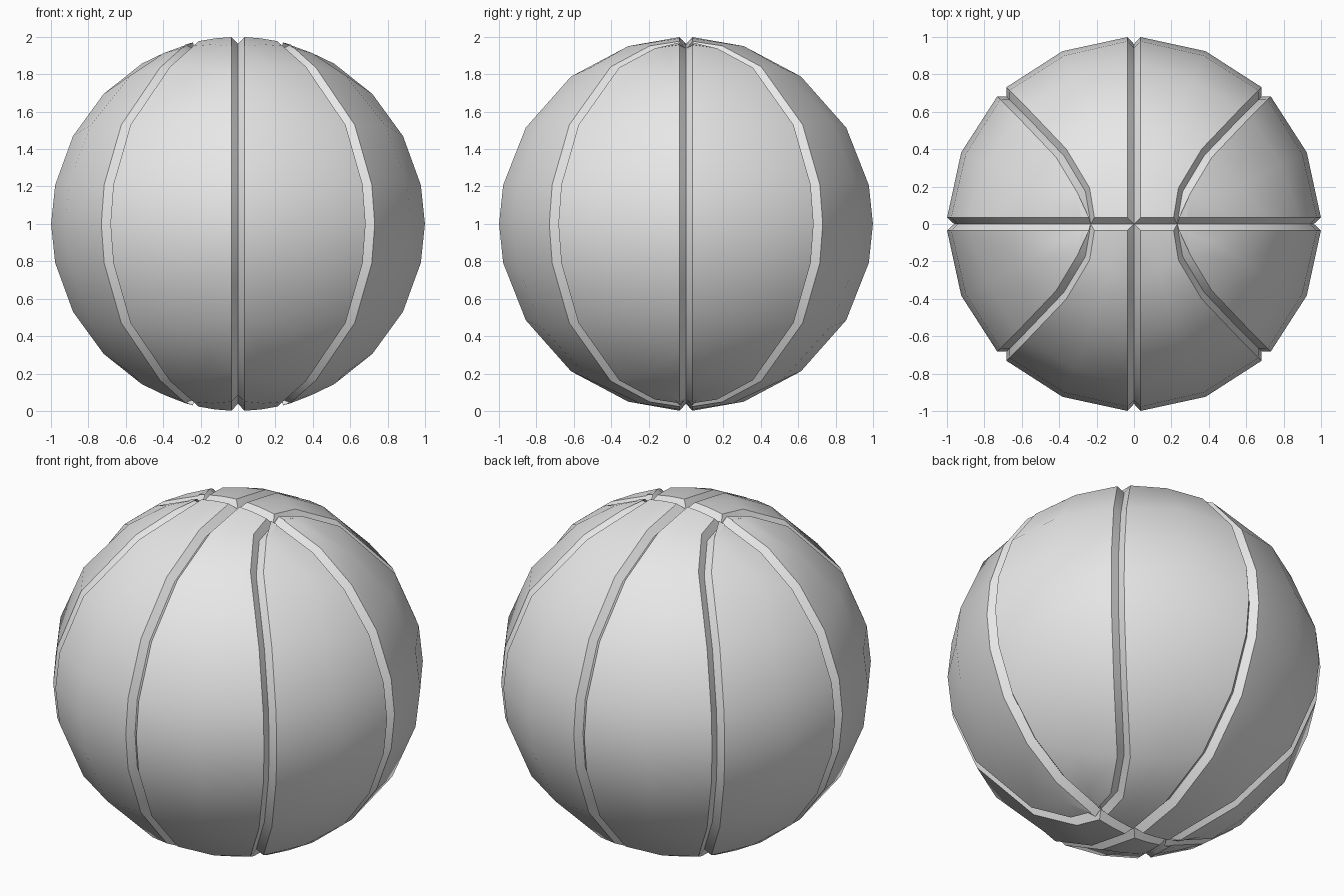
import bpy
import bmesh
from math import radians, sin, cos
from mathutils import Vector

cube = bpy.data.objects.get("Cube")
if cube:
    bpy.data.objects.remove(cube, do_unlink=True)

GROOVE = 0.035   # half width of a seam groove
FLOOR = 0.962    # radius at the bottom of a groove

# Seam guides for one octant, listed from the top down to the middle
side_angles = [90, 72, 52, 31, 12, 0]
end_angles = [76, 59, 44, 28, 12, 0]
curve = [Vector(p).normalized() for p in (
    (0.24, 0, 0.97), (0.27, 0.18, 0.946), (0.39, 0.38, 0.838),
    (0.6, 0.6, 0.53), (0.69, 0.69, 0.21), (0.707, 0.707, 0))]
side_seam = [Vector((0, cos(radians(a)), sin(radians(a)))) for a in side_angles]
end_seam = [Vector((cos(radians(a)), 0, sin(radians(a)))) for a in end_angles]

bm = bmesh.new()
shared = {}


def vert(p):
    """One shared vertex per position."""
    key = tuple(round(c, 4) + 0.0 for c in p)
    if key not in shared:
        shared[key] = bm.verts.new(p)
    return shared[key]


def panel(seam_a, seam_b, sx, sy):
    """A two-wide strip of faces between two seams, top to bottom."""
    half = [(a, (a + b).normalized(), b) for a, b in zip(seam_a, seam_b)]
    rows = [[Vector((p.x * sx, p.y * sy, p.z)) for p in r] for r in half]
    rows += [[Vector((p.x, p.y, -p.z)) for p in r] for r in rows[-2::-1]]
    faces = []
    for upper, lower in zip(rows, rows[1:]):
        for j in range(2):
            ring = (upper[j], upper[j + 1], lower[j + 1], lower[j])
            faces.append(bm.faces.new(dict.fromkeys(vert(p) for p in ring)))
    return faces


# Eight panels, two in each quadrant
panels = []
for sx in (1, -1):
    for sy in (1, -1):
        panels.append(panel(side_seam, curve, sx, sy))
        panels.append(panel(curve, end_seam, sx, sy))
bmesh.ops.recalc_face_normals(bm, faces=bm.faces[:])
if sum(f.normal.dot(f.calc_center_median()) for f in bm.faces) < 0:
    bmesh.ops.reverse_faces(bm, faces=bm.faces[:])

# Inset every panel, then sink the seams between them into V grooves
walls = set()
for faces in panels:
    result = bmesh.ops.inset_region(bm, faces=faces, thickness=GROOVE,
                                    use_boundary=True, use_even_offset=True)
    walls.update(result["faces"])
for v in bm.verts:
    on_seam = all(f in walls for f in v.link_faces)
    v.co = v.co.normalized() * (FLOOR if on_seam else 1)
bmesh.ops.translate(bm, verts=bm.verts[:], vec=(0, 0, 1))

mesh = bpy.data.meshes.new("ball")
bm.to_mesh(mesh)
bm.free()
ball = bpy.data.objects.new("ball", mesh)
bpy.context.collection.objects.link(ball)

# Plain grey surface
grey = bpy.data.materials.new("light_grey")
grey.use_nodes = True
colour = (0.8, 0.8, 0.8, 1)
grey.diffuse_color = colour
grey.node_tree.nodes["Principled BSDF"].inputs["Base Color"].default_value = colour
mesh.materials.append(grey)

# Smooth panels with crisp groove edges
bpy.ops.object.select_all(action="DESELECT")
ball.select_set(True)
bpy.context.view_layer.objects.active = ball
bpy.ops.object.shade_smooth_by_angle(angle=radians(30))
